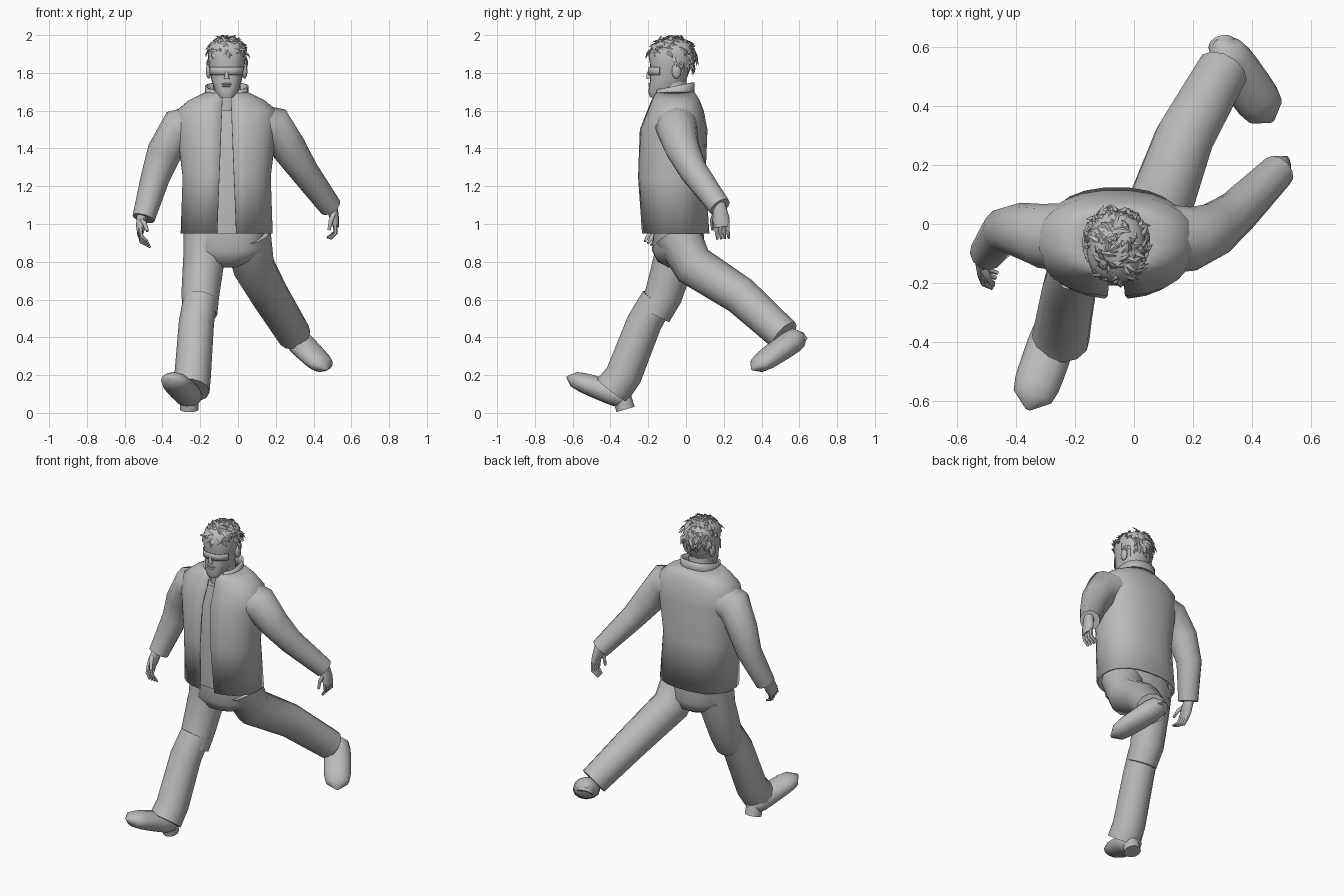
import bpy, bmesh, math, random
from mathutils import Vector

cube = bpy.data.objects.get("Cube")
if cube:
    bpy.data.objects.remove(cube)
random.seed(4)

shade = (0.5, 0.5, 0.5, 1)
grey = bpy.data.materials.new("plain_grey")
grey.use_nodes = True
grey.diffuse_color = shade
grey.node_tree.nodes["Principled BSDF"].inputs["Base Color"].default_value = shade

MID = -0.06  # x of the spine


def finish(name, bm, angle=60, thickness=0):
    bmesh.ops.recalc_face_normals(bm, faces=bm.faces)
    mesh = bpy.data.meshes.new(name)
    bm.to_mesh(mesh)
    bm.free()
    mesh.materials.append(grey)
    ob = bpy.data.objects.new(name, mesh)
    bpy.context.collection.objects.link(ob)
    if thickness:
        mod = ob.modifiers.new("cloth", "SOLIDIFY")
        mod.thickness = thickness
        mod.offset = 0
    bpy.ops.object.select_all(action="DESELECT")
    ob.select_set(True)
    bpy.context.view_layer.objects.active = ob
    bpy.ops.object.shade_smooth_by_angle(angle=math.radians(angle))


def skin(bm, rings, closed=True):
    """Join a list of point rings with quads, capping closed ones."""
    rows = [[bm.verts.new(p) for p in ring] for ring in rings]
    count = len(rows[0])
    for low, high in zip(rows, rows[1:]):
        for i in range(count if closed else count - 1):
            j = (i + 1) % count
            bm.faces.new((low[i], low[j], high[j], high[i]))
    if closed:
        bm.faces.new(rows[0])
        bm.faces.new(rows[-1])


def slab(z, half, front, back, start=-90, end=270, closed=True):
    """Horizontal rounded outline between a front and a back y."""
    count, power, points = 24, 0.85, []
    for i in range(count):
        turn = math.radians(start + (end - start) * i / (count if closed else count - 1))
        c, s = math.cos(turn), math.sin(turn)
        x = math.copysign(abs(c) ** power, c) * half
        y = math.copysign(abs(s) ** power, s) * (back - front) / 2
        points.append(Vector((MID + x, (front + back) / 2 + y, z)))
    return points


def open_slab(z, half, front, back, gap):
    """Outline left open at the front by a gap on each side of the middle."""
    g = math.degrees(math.asin((gap / half) ** 1.2))
    return slab(z, half, front, back, -90 + g, 270 - g, False)


def loft(name, rows):
    bm = bmesh.new()
    skin(bm, [slab(*row) for row in rows])
    finish(name, bm)


def taper(start, end, count):
    return [(start + (end - start) * i / (count - 1),) * 2 for i in range(count)]


def tube(bm, points, radii, ref, sides=12):
    """Oval tube through points; each radius is a width and a depth."""
    points = [Vector(p) for p in points]
    rings = []
    for i, (p, (width, depth)) in enumerate(zip(points, radii)):
        t = (points[min(i + 1, len(points) - 1)] - points[max(i - 1, 0)]).normalized()
        side = t.cross(Vector(ref)).normalized()
        up = side.cross(t)
        turns = [math.tau * k / sides for k in range(sides)]
        rings.append([p + side * math.cos(a) * width + up * math.sin(a) * depth for a in turns])
    skin(bm, rings)


def limb(name, points, start, end, ref=(0, 1, 0)):
    bm = bmesh.new()
    tube(bm, points, taper(start, end, len(points)), ref)
    finish(name, bm)


def blob(name, centre, size):
    bm = bmesh.new()
    bmesh.ops.create_uvsphere(bm, u_segments=16, v_segments=10, radius=1)
    bmesh.ops.scale(bm, vec=size, verts=bm.verts)
    bmesh.ops.translate(bm, vec=centre, verts=bm.verts)
    finish(name, bm)


# Jacket, open down the front
bm = bmesh.new()
jacket = ((.95, .24, -.23, .12), (1.25, .23, -.25, .1), (1.5, .26, -.24, .11),
          (1.6, .26, -.2, .09), (1.65, .2, -.18, .07), (1.7, .1, -.16, .04))
skin(bm, [open_slab(*row, .05 - (row[0] - 1) * .04) for row in jacket], closed=False)
finish("jacket_body", bm, thickness=.01)

# Stand-up collar, dipping toward the front
bm = bmesh.new()
collar = [open_slab(1.67 + rise, .11, -.165, .04, .035 + rise * .4) for rise in (0, .04, .08)]
for p in (p for ring in collar for p in ring):
    p.z += (p.y - .04) * .2
skin(bm, collar, closed=False)
finish("jacket_collar", bm, thickness=.01)

# Shirt inside the jacket, and hips of the trousers
loft("shirt", ((.95, .2, -.19, .09), (1.4, .2, -.21, .08), (1.6, .15, -.16, .05)))
loft("trouser_hips", ((.77, .05, -.09, .03), (.8, .13, -.15, .08), (.86, .21, -.18, .1), (1, .2, -.17, .09)))

# Sleeves, growing out of the shoulders
limb("right_sleeve", ((-.16, -.05, 1.52), (-.32, -.04, 1.5), (-.39, -.02, 1.38),
                      (-.44, -.02, 1.24), (-.5, -.1, 1.03)), .125, .06)
limb("left_sleeve", ((.04, -.05, 1.52), (.2, -.05, 1.51), (.27, -.02, 1.4),
                     (.35, .04, 1.28), (.49, .18, 1.09)), .125, .06)

# Trouser legs; the right one has a fold at the knee
limb("right_trouser_thigh", ((-.17, -.04, .95), (-.18, -.06, .82), (-.2, -.12, .62), (-.2, -.17, .52)), .12, .09)
limb("right_trouser_shin", ((-.2, -.15, .6), (-.22, -.22, .48), (-.24, -.33, .2), (-.25, -.39, .12)), .09, .1)
limb("left_trouser_leg", ((.05, -.05, .95), (.08, .04, .78), (.17, .29, .62), (.3, .52, .41)), .125, .09, (0, .6, 1))


# Shoes: a rounded upper from heel to toe, and a heel block below
def shoe(side, heel, toe, down):
    heel, toe = Vector(heel), Vector(toe)
    steps = [i / 8 for i in range(9)]
    widths = [.07 * math.sqrt(1 - abs(2 * t - 1) ** 4) + .01 for t in steps]
    bm = bmesh.new()
    tube(bm, [heel.lerp(toe, t) for t in steps],
         [(w, w * (.9 - .3 * t)) for w, t in zip(widths, steps)], (0, 0, 1))
    finish(side + "_shoe", bm)
    base = heel.lerp(toe, .15)
    limb(side + "_shoe_heel", (base, base + Vector(down) * .07), .05, .05, (1, 0, 0))


shoe("right", (-.24, -.29, .07), (-.36, -.63, .19), (0, .3, -1))
shoe("left", (.28, .62, .42), (.47, .35, .23), (-.1, .4, -.4))


# Hands: palm, four curled fingers and a thumb
def hand(name, wrist, along, palm):
    w, d, p = Vector(wrist), Vector(along).normalized(), Vector(palm)
    s = d.cross(p).normalized()
    if s.y > 0:
        s = -s
    bm = bmesh.new()
    tube(bm, (w - d * .03, w + d * .05, w + d * .1), ((.03, .03), (.025, .045), (.015, .04)), s)
    for i in range(4):
        k = w + d * .08 + s * (i - 1.5) * .02
        m = k + d * .05 + p * .01
        tube(bm, (k, m, m + d * .03 + p * (.05 - i * .006)), taper(.014, .007, 3), s, 6)
    b = w + d * .03 + s * .03
    k = b + d * .03 + s * .02 + p * .02
    tube(bm, (b, k, k + d * .05 + p * .02), taper(.016, .008, 3), s, 6)
    finish(name, bm)


hand("right_hand", (-.51, -.11, 1.03), (-.1, -.6, -1), (1, 0, 0))
hand("left_hand", (.5, .18, 1.08), (.2, .1, -1), (-1, 0, 0))

# Neck and head
limb("neck", ((MID, -.06, 1.6), (MID, -.07, 1.78)), .08, .07)
loft("head", ((1.67, .04, -.19, -.1), (1.7, .06, -.2, -.05), (1.76, .08, -.19, 0), (1.84, .095, -.19, .03),
              (1.9, .1, -.2, .04), (1.95, .09, -.18, .03), (1.98, .04, -.12, -.03)))

# Nose, lips and ears
limb("nose", ((MID, -.185, 1.83), (MID, -.2, 1.79), (MID, -.195, 1.77)), .005, .015)
blob("upper_lip", (MID, -.19, 1.742), (.03, .01, .005))
blob("lower_lip", (MID, -.19, 1.73), (.025, .01, .006))
for side, sign in (("left", 1), ("right", -1)):
    blob(side + "_ear", (MID + sign * .095, -.05, 1.81), (.015, .025, .04))

# Wraparound glasses lying close to the face
bm = bmesh.new()
skin(bm, [slab(z, .095, -.197, .025, -155, -25, False) for z in (1.79, 1.81, 1.83)], closed=False)
finish("glasses", bm, thickness=.005)

# Hair: a cap with tufts swept back and up over the scalp
crown, size = Vector((MID, -.075, 1.88)), Vector((.1, .12, .1))
blob("hair_cap", crown, size)
bm = bmesh.new()
for _ in range(230):
    a, h = random.uniform(0, math.tau), random.uniform(-.45, 1)
    r = math.sqrt(1 - h * h)
    nrm = Vector((r * math.cos(a), r * math.sin(a), h))
    if nrm.y < .1 and h < .3:
        continue
    root = crown + nrm * size
    sweep = Vector((random.uniform(-.5, .5), random.uniform(-.3, .7), (h - 1) * .7))
    sweep -= nrm * sweep.dot(nrm)
    tip = root + (sweep.normalized() + nrm * random.uniform(.1, .4)) * random.uniform(.03, .06)
    tip.z = min(tip.z, 2)
    tube(bm, (root, root.lerp(tip, .5) + nrm * .006, tip), ((.012, .006), (.01, .005), (.002, .001)), nrm, 4)
finish("hair_tufts", bm, 30)
